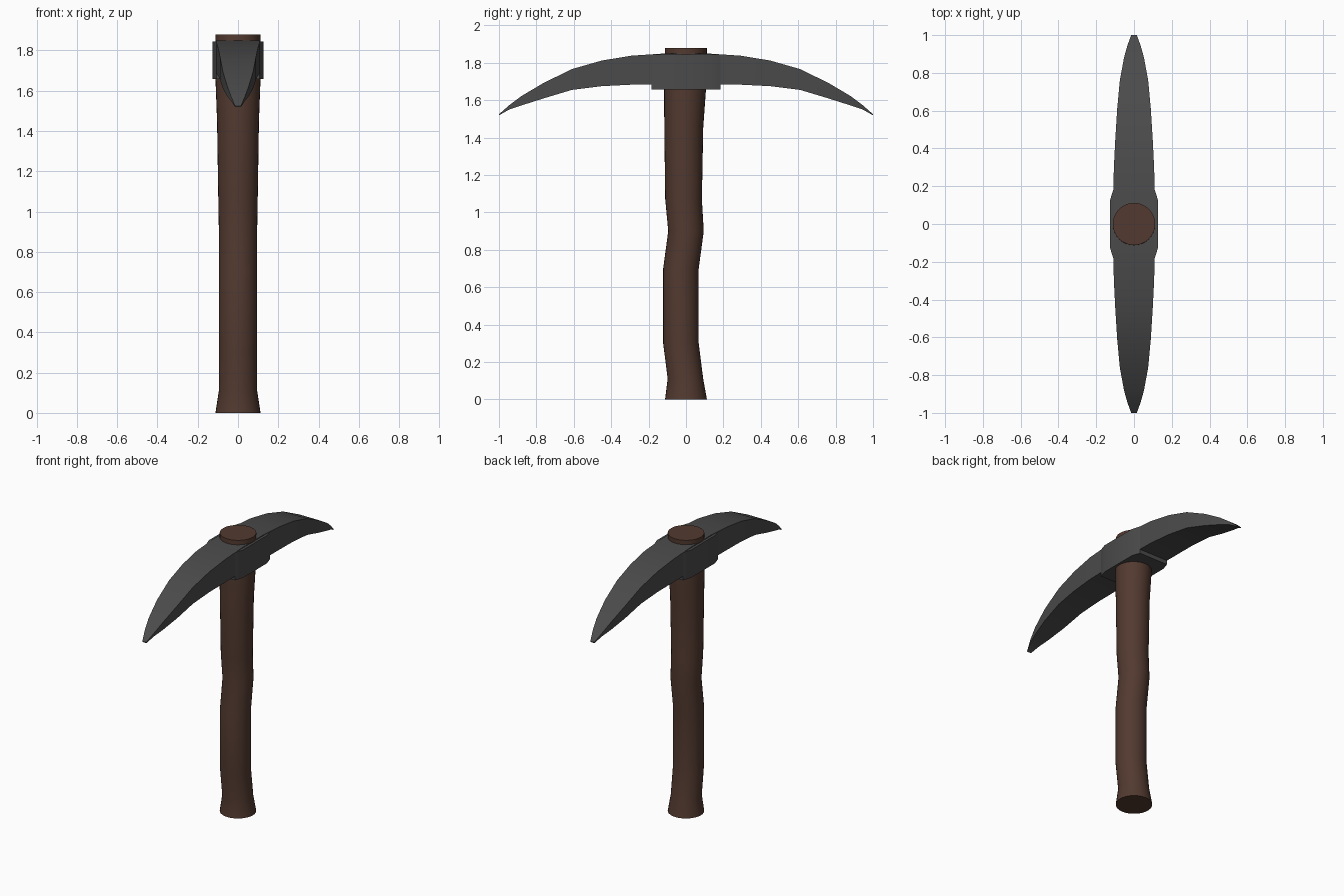
import bpy, math
from math import radians, cos, sin, pi

if "Cube" in bpy.data.objects:
    bpy.data.objects.remove(bpy.data.objects["Cube"])


def material(name, rgb):
    m = bpy.data.materials.new(name)
    m.diffuse_color = (*rgb, 1)
    m.use_nodes = True
    m.node_tree.nodes["Principled BSDF"].inputs["Base Color"].default_value = m.diffuse_color
    return m


def loft(name, rings, mat):
    """Skin a list of equal-sized rings and cap both ends."""
    n = len(rings[0])
    verts = [p for ring in rings for p in ring]
    faces = [(i * n + j, i * n + (j + 1) % n, (i + 1) * n + (j + 1) % n, (i + 1) * n + j)
             for i in range(len(rings) - 1) for j in range(n)]
    last = (len(rings) - 1) * n
    faces += [tuple(reversed(range(n))), tuple(range(last, last + n))]
    me = bpy.data.meshes.new(name)
    me.from_pydata(verts, [], faces)
    me.materials.append(mat)
    ob = bpy.data.objects.new(name, me)
    bpy.context.collection.objects.link(ob)
    bpy.ops.object.select_all(action='DESELECT')
    ob.select_set(True)
    bpy.context.view_layer.objects.active = ob
    bpy.ops.object.shade_smooth_by_angle(angle=radians(30))
    return ob


wood = material("dark_wood", (0.085, 0.042, 0.029))
iron = material("dark_iron", (0.07, 0.07, 0.07))

# Crooked wooden handle: height, y offset, radius
handle = [(0, 0, .112), (.11, -.003, .095), (.3, -.027, .095), (.7, -.027, .095),
          (.9, 0, .095), (1.07, -.013, .098), (1.45, -.012, .104), (1.66, -.005, .112),
          (1.88, 0, .112)]
SIDES = 32
loft("handle", [[(r * cos(2 * pi * k / SIDES), y + r * sin(2 * pi * k / SIDES), z)
                 for k in range(SIDES)] for z, y, r in handle], wood)

# Curved double-pointed head: y, half width, bottom, top (one half, then mirrored)
half = [(.11, .109, 1.685, 1.85), (.29, .107, 1.683, 1.838), (.45, .099, 1.675, 1.812),
        (.61, .089, 1.655, 1.766), (.76, .075, 1.61, 1.693), (.88, .053, 1.572, 1.622),
        (.945, .035, 1.55, 1.573), (1.0, .015, 1.519, 1.525)]
stations = [(-y, w, b, t) for y, w, b, t in reversed(half)] + half
loft("pick_head", [[(-w, y, b), (-w, y, t), (w, y, t), (w, y, b)]
                   for y, w, b, t in stations], iron)

# Chamfered collar around the handle
outline = [(.126, -.13), (.126, .13), (.108, .185), (-.108, .185),
           (-.126, .13), (-.126, -.13), (-.108, -.185), (.108, -.185)]
loft("collar", [[(x, y, z) for x, y in outline] for z in (1.657, 1.845)], iron)
